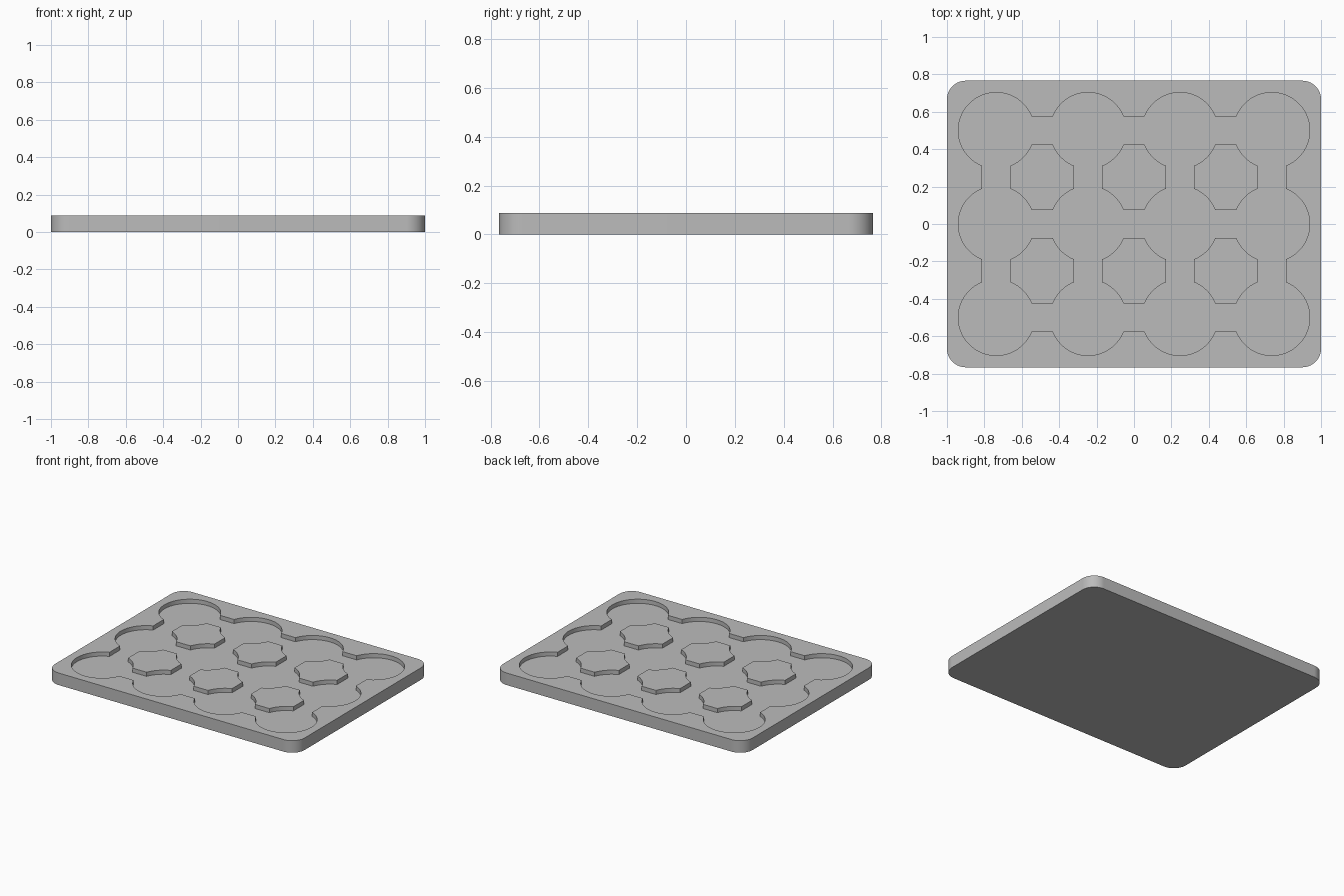
import bpy
import bmesh
from math import asin, ceil, cos, radians, sin, degrees

cube = bpy.data.objects.get("Cube")
if cube:
    bpy.data.objects.remove(cube, do_unlink=True)

# Tray dimensions
HALF_X, HALF_Y, HEIGHT, CORNER = 1.0, 0.766, 0.087, 0.1
DEPTH = 0.03                      # pocket depth
RADIUS, CHANNEL = 0.203, 0.15     # round wells and the channels joining them
PITCH_X, PITCH_Y = 0.491, 0.5
XS = [(i - 1.5) * PITCH_X for i in range(4)]
YS = [(j - 1) * PITCH_Y for j in range(3)]
GAP = degrees(asin(CHANNEL / 2 / RADIUS))   # half angle of a channel mouth


def arc(center, radius, start, end):
    steps = ceil(abs(end - start) / 4)
    angles = [radians(start + (end - start) * i / steps) for i in range(steps + 1)]
    return [(center[0] + radius * cos(a), center[1] + radius * sin(a)) for a in angles]


def rim_outline():
    x, y = HALF_X - CORNER, HALF_Y - CORNER
    corners = [(-x, -y), (x, -y), (x, y), (-x, y)]
    return [p for k, c in enumerate(corners)
            for p in arc(c, CORNER, 180 + 90 * k, 270 + 90 * k)]


def pocket_outline():
    sides = [
        [(x, YS[0]) for x in XS[:-1]],
        [(XS[-1], y) for y in YS[:-1]],
        [(x, YS[-1]) for x in XS[:0:-1]],
        [(XS[0], y) for y in YS[:0:-1]],
    ]
    points = []
    for k, side in enumerate(sides):
        for i, center in enumerate(side):
            start = 90 * k + (90 if i == 0 else 180) + GAP
            points += arc(center, RADIUS, start, 90 * k + 360 - GAP)
    return points


def island_outline(i, j):
    wells = [(XS[i], YS[j]), (XS[i + 1], YS[j]),
             (XS[i + 1], YS[j + 1]), (XS[i], YS[j + 1])]
    return [p for k, c in enumerate(wells)
            for p in arc(c, RADIUS, 90 * k + 90 - GAP, 90 * k + GAP)]


bm = bmesh.new()


def wall(outline, low, high):
    """Vertical wall along a closed outline; returns its bottom and top edges."""
    rings = [[bm.verts.new((x, y, z)) for x, y in outline] for z in (low, high)]
    bottom, top = rings
    for i in range(len(outline)):
        n = (i + 1) % len(outline)
        bm.faces.new((bottom[i], bottom[n], top[n], top[i]))
    return [[bm.edges.get((r[i - 1], r[i])) for i in range(len(r))] for r in rings]


def fill(edges):
    bmesh.ops.triangle_fill(bm, edges=edges, use_beauty=True, normal=(0, 0, 1))


# Outer side, pocket and raised islands
floor = HEIGHT - DEPTH
rim_bottom, rim_top = wall(rim_outline(), 0, HEIGHT)
pocket_bottom, pocket_top = wall(pocket_outline(), floor, HEIGHT)
floor_edges = list(pocket_bottom)
for i in range(len(XS) - 1):
    for j in range(len(YS) - 1):
        island_bottom, island_top = wall(island_outline(i, j), floor, HEIGHT)
        floor_edges += island_bottom
        fill(island_top)

# Underside, top border and pocket floor
fill(rim_bottom)
fill(rim_top + pocket_top)
fill(floor_edges)
bmesh.ops.recalc_face_normals(bm, faces=bm.faces[:])

mesh = bpy.data.meshes.new("tray")
bm.to_mesh(mesh)
bm.free()
tray = bpy.data.objects.new("tray", mesh)
bpy.context.collection.objects.link(tray)

# Single plain grey
grey = bpy.data.materials.new("grey")
grey.use_nodes = True
colour = (0.5, 0.5, 0.5, 1)
grey.diffuse_color = colour
grey.node_tree.nodes["Principled BSDF"].inputs["Base Color"].default_value = colour
mesh.materials.append(grey)

# Smooth arcs, sharp rims
bpy.ops.object.select_all(action="DESELECT")
tray.select_set(True)
bpy.context.view_layer.objects.active = tray
bpy.ops.object.shade_smooth_by_angle(angle=radians(25))
